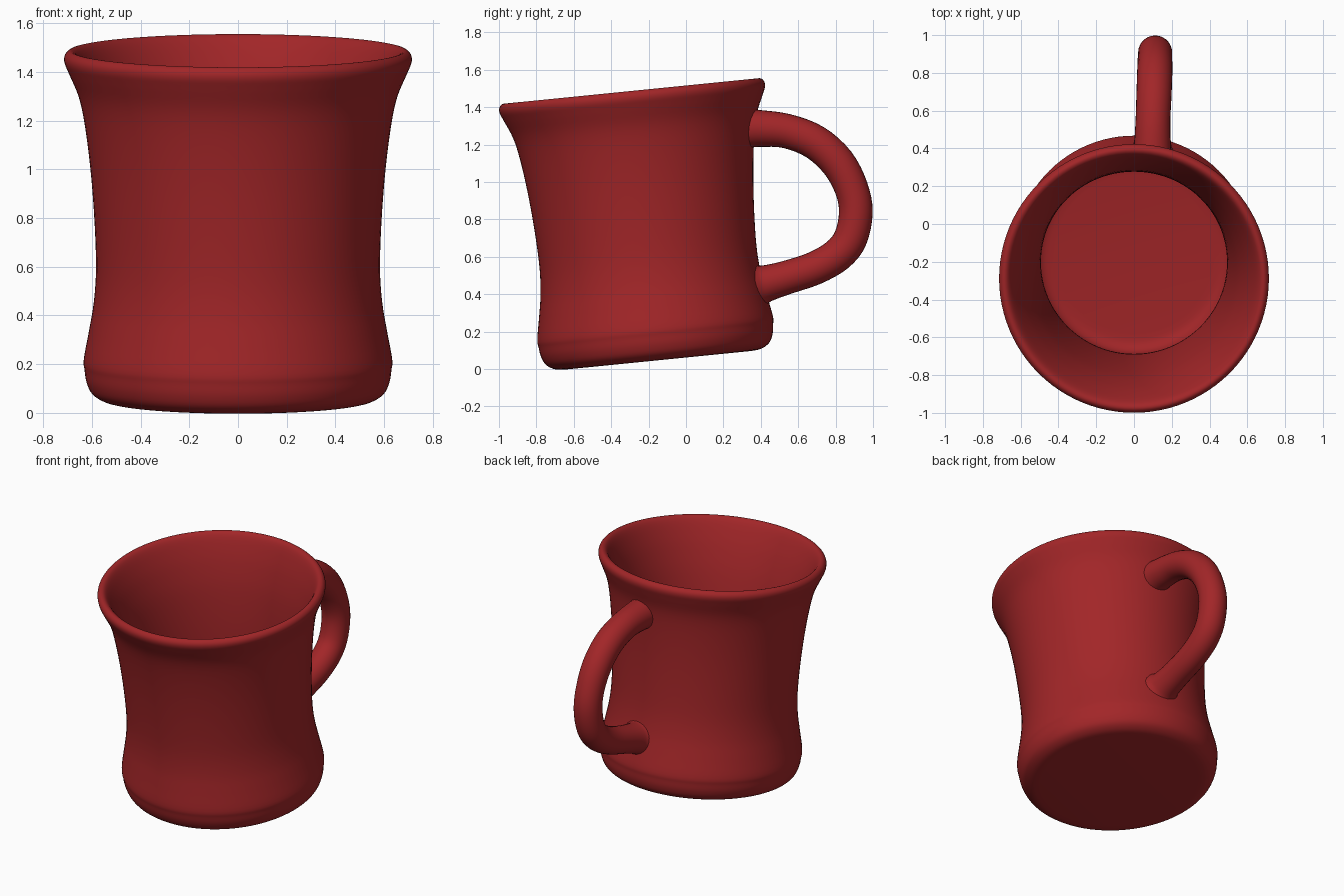
import bpy, bmesh, math
from mathutils import Vector, Matrix

if "Cube" in bpy.data.objects:
    bpy.data.objects.remove(bpy.data.objects["Cube"])

red = bpy.data.materials.new("glazed red")
red.diffuse_color = (0.36, 0.019, 0.021, 1)
red.use_nodes = True
red.node_tree.nodes["Principled BSDF"].inputs["Base Color"].default_value = red.diffuse_color


def smooth_path(points, steps=4):
    """Catmull-Rom curve through the given points."""
    pts = [Vector(p) for p in points]
    out = []
    for i in range(len(pts) - 1):
        a, b, c, d = pts[max(i - 1, 0)], pts[i], pts[i + 1], pts[min(i + 2, len(pts) - 1)]
        for k in range(steps):
            t = k / steps
            out.append(0.5 * (2 * b + (c - a) * t + (2 * a - 5 * b + 4 * c - d) * t ** 2
                              + (3 * b - a - 3 * c + d) * t ** 3))
    return out + [pts[-1]]


def loft(name, rings):
    """Skin a list of equal rings and close both ends."""
    bm = bmesh.new()
    loops = [[bm.verts.new(p) for p in ring] for ring in rings]
    n = len(loops[0])
    for a, b in zip(loops, loops[1:]):
        for i in range(n):
            j = (i + 1) % n
            bm.faces.new((a[i], a[j], b[j], b[i]))
    bm.faces.new(loops[0][::-1])
    bm.faces.new(loops[-1])
    bmesh.ops.recalc_face_normals(bm, faces=bm.faces)
    mesh = bpy.data.meshes.new(name)
    bm.to_mesh(mesh)
    bm.free()
    mesh.materials.append(red)
    obj = bpy.data.objects.new(name, mesh)
    bpy.context.collection.objects.link(obj)
    bpy.context.view_layer.objects.active = obj
    obj.select_set(True)
    bpy.ops.object.shade_smooth_by_angle(angle=math.radians(40))
    obj.select_set(False)
    return obj


def circle(r, n):
    return [(r * math.cos(2 * math.pi * i / n), r * math.sin(2 * math.pi * i / n)) for i in range(n)]


# Cup: radius and height from the underside, over the lip, to the inner floor
outer = [(0.50, 0.0), (0.555, 0.007), (0.60, 0.035), (0.622, 0.08), (0.63, 0.13), (0.633, 0.175),
         (0.612, 0.29), (0.592, 0.41), (0.583, 0.55), (0.589, 0.74), (0.605, 0.95),
         (0.629, 1.14), (0.655, 1.26), (0.695, 1.355), (0.713, 1.40), (0.710, 1.43), (0.688, 1.447)]
inner = [(0.66, 1.43), (0.625, 1.36), (0.585, 1.25), (0.545, 1.09), (0.512, 0.85), (0.493, 0.57),
         (0.502, 0.40), (0.525, 0.24), (0.518, 0.16), (0.48, 0.12), (0.42, 0.11)]
profile = smooth_path(outer + inner)
cup = loft("cup", [[(x, y, h) for x, y in circle(r, 96)] for r, h in profile])
cup.matrix_world = Matrix.Translation((0, -0.148, 0.047)) @ Matrix.Rotation(math.radians(5.7), 4, 'X')

# Handle: bent tube as (x, y, z, radius), flared where it meets the cup
bend = [(0.095, 0.32, 1.285, 0.105), (0.097, 0.40, 1.286, 0.098), (0.10, 0.54, 1.272, 0.092),
        (0.106, 0.69, 1.213, 0.093), (0.11, 0.81, 1.105, 0.093), (0.112, 0.883, 0.97, 0.09),
        (0.112, 0.908, 0.84, 0.09), (0.11, 0.88, 0.70, 0.09), (0.107, 0.81, 0.61, 0.09),
        (0.104, 0.69, 0.54, 0.089), (0.10, 0.54, 0.49, 0.09), (0.098, 0.44, 0.461, 0.097),
        (0.096, 0.40, 0.45, 0.11), (0.095, 0.36, 0.44, 0.135)]
path = smooth_path(bend)
rings = []
for i, p in enumerate(path):
    centre = p.xyz
    along = (path[min(i + 1, len(path) - 1)].xyz - path[max(i - 1, 0)].xyz).normalized()
    up = along.cross(Vector((1, 0, 0))).normalized()
    side = up.cross(along)
    rings.append([centre + side * x + up * y for x, y in circle(p.w, 28)])
loft("handle", rings)
